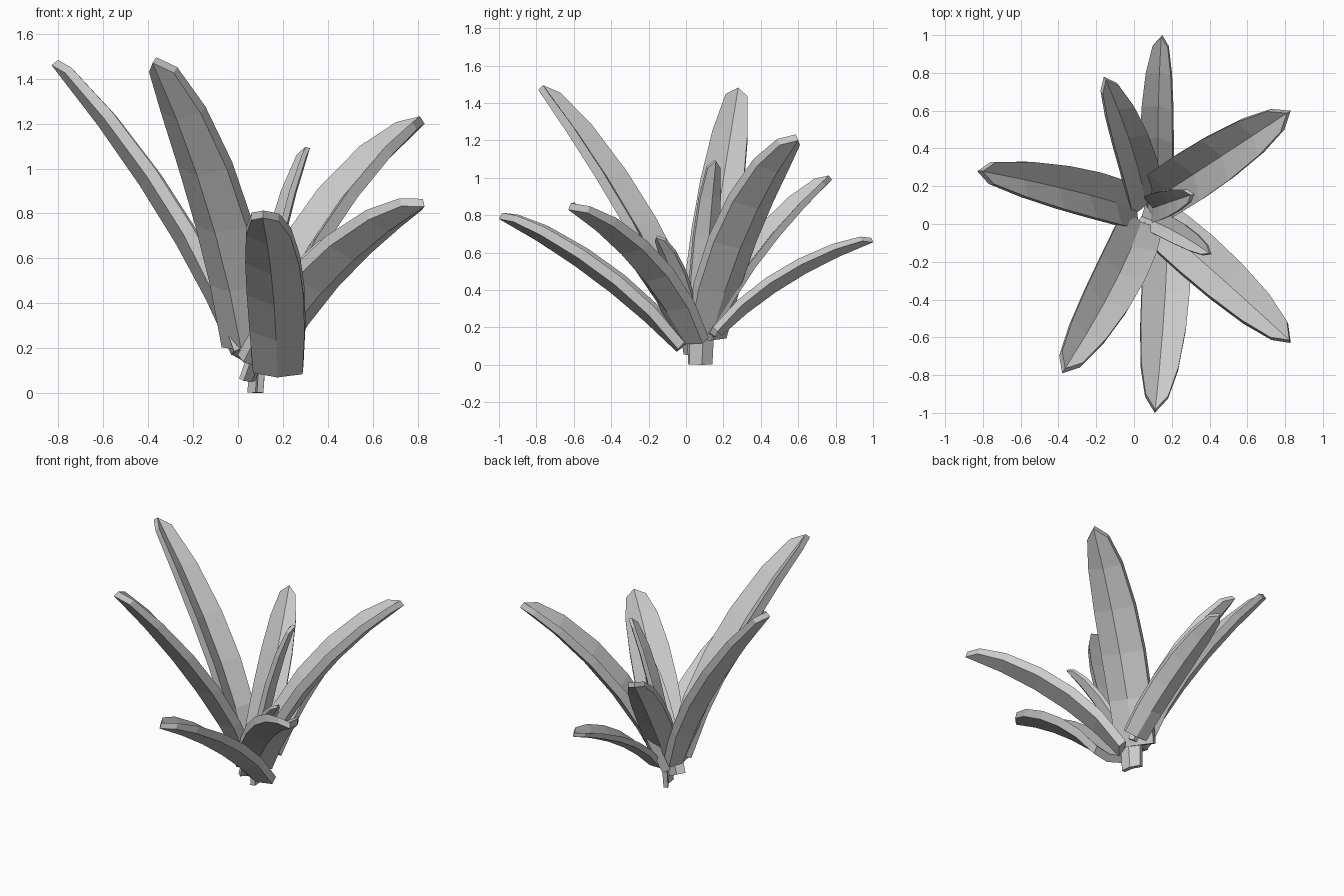
import bpy
import bmesh
from math import radians, sqrt
from mathutils import Vector, Matrix

cube = bpy.data.objects.get("Cube")
if cube:
    bpy.data.objects.remove(cube)

# Single grey leaf material
GREY = (0.6, 0.6, 0.6, 1)
mat = bpy.data.materials.new("leaf_grey")
mat.use_nodes = True
mat.diffuse_color = GREY
mat.node_tree.nodes["Principled BSDF"].inputs["Base Color"].default_value = GREY

WIDTHS = (0.87, 0.97, 1.0, 0.95, 0.78, 0.48)   # half width along the leaf
FOLDS = (0.22, 0.4, 0.45, 0.45, 0.45, 0.45)    # rise of the edges per half width
THICK = 0.43                                    # thickness per half width


def leaf(name, base, mid, tip, half, roll=0):
    """Thick V-folded blade whose keel runs through base, mid and tip."""
    base, mid, tip = Vector(base), Vector(mid), Vector(tip)
    ctrl = mid * 2 - (base + tip) / 2
    heading = Vector((tip.x - base.x, tip.y - base.y, 0)).normalized()
    level = heading.cross(Vector((0, 0, 1)))
    bm = bmesh.new()
    rings = []
    last = len(WIDTHS) - 1
    for i, (w, fold) in enumerate(zip(WIDTHS, FOLDS)):
        t = i / last
        keel = base * (1 - t) ** 2 + ctrl * 2 * t * (1 - t) + tip * t * t
        along = ((ctrl - base) * (1 - t) + (tip - ctrl) * t).normalized()
        side = Matrix.Rotation(radians(-roll), 3, along) @ level
        up = side.cross(along)
        out = side * half * w
        rise = up * half * w * fold
        if i == last:                           # pointed end
            rise -= along * half * 0.6
        thick = up * half * THICK * sqrt(w)
        pts = (keel + rise - out, keel, keel + rise + out)
        ring = [p + thick for p in pts] + list(reversed(pts))
        rings.append([bm.verts.new(p) for p in ring])
    for a, b in zip(rings, rings[1:]):
        for k in range(6):
            n = (k + 1) % 6
            bm.faces.new((a[k], a[n], b[n], b[k]))
    for r in (rings[0], rings[-1]):             # end caps
        bm.faces.new((r[0], r[1], r[4], r[5]))
        bm.faces.new((r[1], r[2], r[3], r[4]))
    bmesh.ops.recalc_face_normals(bm, faces=bm.faces)
    mesh = bpy.data.meshes.new(name)
    bm.to_mesh(mesh)
    bm.free()
    mesh.materials.append(mat)
    bpy.context.collection.objects.link(bpy.data.objects.new(name, mesh))


# Tall leaves
leaf("tall_right_leaf", (-0.03, 0.08, 0.17), (-0.355, 0.175, 0.795), (-0.83, 0.28, 1.46), 0.122, -10)
leaf("tall_front_leaf", (0.015, -0.03, 0.19), (-0.14, -0.38, 0.84), (-0.38, -0.79, 1.47), 0.132, 3)
leaf("tall_left_leaf", (0.11, 0.13, 0.13), (0.425, 0.335, 0.73), (0.83, 0.6, 1.2), 0.136)

# Spreading leaves
leaf("left_front_leaf", (0.12, 0.0, 0.11), (0.44, -0.28, 0.52), (0.83, -0.63, 0.83), 0.13, 10)
leaf("front_leaf", (0.175, -0.05, 0.07), (0.155, -0.5, 0.46), (0.11, -1.0, 0.78), 0.127, 2)
leaf("back_leaf", (0.14, 0.19, 0.155), (0.135, 0.56, 0.44), (0.15, 1.0, 0.655), 0.087, 12)
leaf("back_right_leaf", (0.045, 0.13, 0.15), (-0.025, 0.42, 0.59), (-0.16, 0.78, 0.99), 0.102, -12)

# Small inner leaves reaching down to the root
leaf("inner_tall_leaf", (0.105, 0.085, 0.0), (0.185, 0.115, 0.57), (0.32, 0.16, 1.09), 0.074)
leaf("inner_short_leaf", (0.06, 0.03, 0.05), (0.235, -0.05, 0.41), (0.41, -0.16, 0.68), 0.062)
